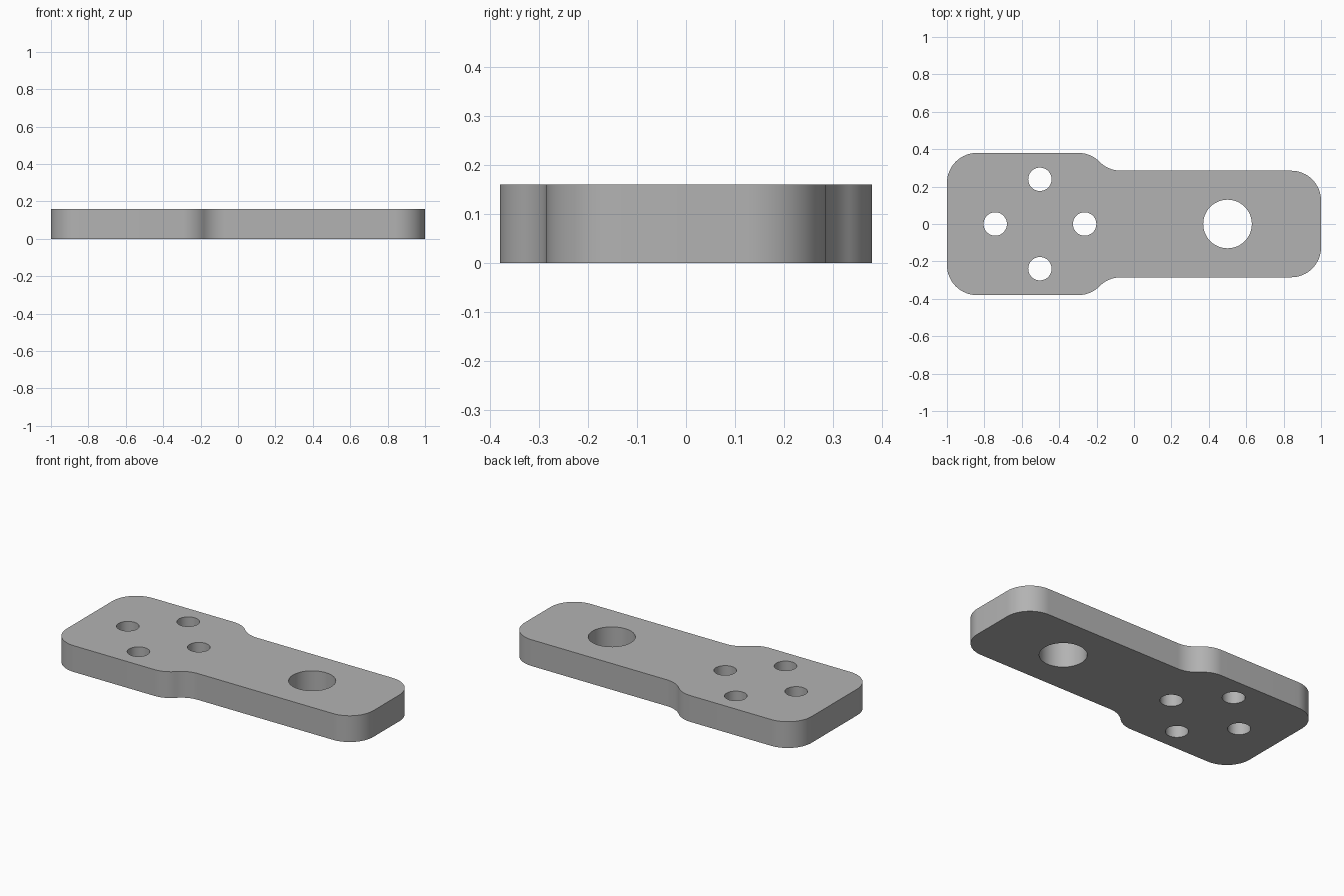
import bpy, bmesh
from math import cos, sin, acos, pi, radians

cube = bpy.data.objects.get("Cube")
if cube:
    bpy.data.objects.remove(cube, do_unlink=True)

THICK = 0.16
WIDE, NARROW = 0.38, 0.285   # half widths of the two ends
R = 0.16                     # corner and shoulder radius
NECK_X = -0.07               # where the narrow arm begins
SWEEP = acos(1 - (WIDE - NARROW) / (2 * R))


def arc(cx, cy, r, start, end, steps=16):
    return [(cx + r * cos(start + (end - start) * i / steps),
             cy + r * sin(start + (end - start) * i / steps))
            for i in range(steps + 1)]


def circle(cx, cy, r, steps=48):
    return arc(cx, cy, r, 0, 2 * pi, steps)[:-1]


# Back half of the outline, running from the right end to the left end
half = arc(1 - R, NARROW - R, R, 0, pi / 2)
half += arc(NECK_X, NARROW + R, R, -pi / 2, -pi / 2 - SWEEP)
half += arc(NECK_X - 2 * R * sin(SWEEP), WIDE - R, R, pi / 2 - SWEEP, pi / 2)[1:]
half += arc(R - 1, WIDE - R, R, pi / 2, pi)
outline = half + [(x, -y) for x, y in reversed(half)]

# Four bolt holes in a diamond, and one large bore
loops = [outline, circle(0.5, 0, 0.13)]
for dx, dy in ((1, 0), (0, 1), (-1, 0), (0, -1)):
    loops.append(circle(-0.503 + 0.239 * dx, 0.239 * dy, 0.0625))

# Filled profile extruded to the plate thickness
curve = bpy.data.curves.new("plate_profile", 'CURVE')
curve.dimensions = '2D'
curve.fill_mode = 'BOTH'
curve.extrude = THICK / 2
for loop in loops:
    spline = curve.splines.new('POLY')
    spline.points.add(len(loop) - 1)
    for point, (x, y) in zip(spline.points, loop):
        point.co = (x, y, 0, 1)
    spline.use_cyclic_u = True

plate = bpy.data.objects.new("mounting_plate", curve)
bpy.context.collection.objects.link(plate)
bpy.ops.object.select_all(action='DESELECT')
plate.select_set(True)
bpy.context.view_layer.objects.active = plate
bpy.ops.object.convert(target='MESH')
plate = bpy.context.object

# Weld the caps to the walls and stand the plate on the floor
bm = bmesh.new()
bm.from_mesh(plate.data)
bmesh.ops.remove_doubles(bm, verts=bm.verts, dist=0.0001)
bmesh.ops.translate(bm, verts=bm.verts, vec=(0, 0, THICK / 2))
bmesh.ops.recalc_face_normals(bm, faces=bm.faces)
bm.to_mesh(plate.data)
bm.free()
bpy.ops.object.shade_smooth_by_angle(angle=radians(30))

# Plain grey metal
grey = bpy.data.materials.new("grey_metal")
grey.use_nodes = True
colour = (0.45, 0.45, 0.45, 1)
grey.diffuse_color = colour
grey.node_tree.nodes["Principled BSDF"].inputs["Base Color"].default_value = colour
plate.data.materials.clear()
plate.data.materials.append(grey)
